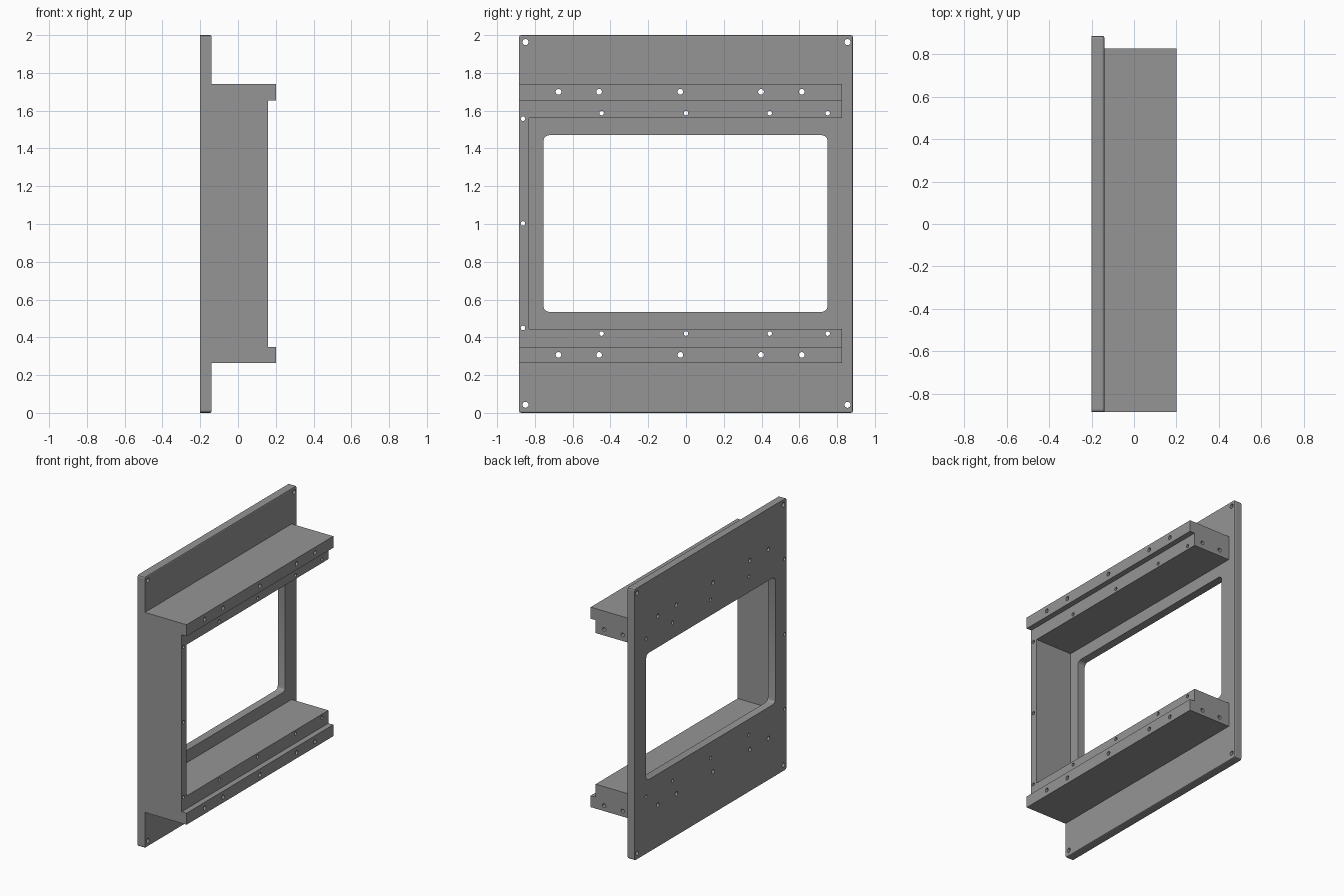
import bpy, bmesh, math
from mathutils import Matrix, Vector

if "Cube" in bpy.data.objects:
    bpy.data.objects.remove(bpy.data.objects["Cube"])

metal = bpy.data.materials.new("grey metal")
metal.diffuse_color = (0.3, 0.3, 0.3, 1)
metal.use_nodes = True
metal.node_tree.nodes["Principled BSDF"].inputs["Base Color"].default_value = metal.diffuse_color


def to_object(name, bm):
    bmesh.ops.recalc_face_normals(bm, faces=bm.faces)
    mesh = bpy.data.meshes.new(name)
    bm.to_mesh(mesh)
    bm.free()
    ob = bpy.data.objects.new(name, mesh)
    bpy.context.collection.objects.link(ob)
    mesh.materials.append(metal)
    return ob


def box_bm(x, y, z):
    bm = bmesh.new()
    bmesh.ops.create_cube(bm, size=1)
    for v in bm.verts:
        v.co = Vector([r[0] if c < 0 else r[1] for r, c in zip((x, y, z), v.co)])
    return bm


def along_x(e):
    d = e.verts[0].co - e.verts[1].co
    return abs(d.y) + abs(d.z) < 1e-6


def bevel(bm, edges, size, segments):
    bmesh.ops.bevel(bm, geom=edges, offset=size, segments=segments,
                    profile=0.5, affect='EDGES')


def extrude_y(name, profile, y0, y1):
    bm = bmesh.new()
    face = bm.faces.new([bm.verts.new((x, y0, z)) for x, z in profile])
    new = bmesh.ops.extrude_face_region(bm, geom=[face])["geom"]
    bmesh.ops.translate(bm, vec=(0, y1 - y0, 0),
                        verts=[v for v in new if isinstance(v, bmesh.types.BMVert)])
    return to_object(name, bm)


def drill(bm, centre, radius, length, axis):
    rot = Matrix.Rotation(math.pi / 2, 4, axis)
    bmesh.ops.create_cone(bm, cap_ends=True, segments=24, radius1=radius,
                          radius2=radius, depth=length,
                          matrix=Matrix.Translation(centre) @ rot)


def combine(target, other, operation):
    m = target.modifiers.new(operation, 'BOOLEAN')
    m.operation, m.solver, m.object = operation, 'EXACT', other
    bpy.context.view_layer.objects.active = target
    bpy.ops.object.modifier_apply(modifier=m.name)
    bpy.data.objects.remove(other)


# Back plate: rounded corners, softened outer rim except on the flush front edge
bm = box_bm((-0.2, -0.14), (-0.885, 0.885), (0, 2))
bevel(bm, [e for e in bm.edges if along_x(e)], 0.012, 2)
rim = [e for e in bm.edges if all(v.co.x > -0.141 for v in e.verts)
       and not all(v.co.y < -0.88 for v in e.verts)]
bevel(bm, rim, 0.008, 2)
frame = to_object("mounting_frame", bm)

# Lipped rails, mirrored top and bottom
rail = [(-0.17, 1.74), (0.2, 1.74), (0.2, 1.655), (0.16, 1.655), (0.16, 1.56), (-0.17, 1.56)]
for flip in (False, True):
    profile = [(x, 2.005 - z if flip else z) for x, z in rail]
    combine(frame, extrude_y("rail", profile, -0.885, 0.825), 'UNION')

# Side wall joining the rails
combine(frame, to_object("side_wall", box_bm((-0.17, 0.16), (-0.885, -0.83), (0.4, 1.6))), 'UNION')

# Window with rounded corners
bm = box_bm((-0.3, 0), (-0.755, 0.75), (0.535, 1.47))
bevel(bm, [e for e in bm.edges if along_x(e)], 0.03, 3)
combine(frame, to_object("window_cutter", bm), 'DIFFERENCE')

# Screw holes
bm = bmesh.new()
holes = [(y, z, 0.016) for y in (-0.85, 0.855) for z in (0.043, 1.963)]
holes += [(y, z, 0.015) for y in (-0.675, -0.46, -0.03, 0.397, 0.613) for z in (0.307, 1.7)]
holes += [(y, z, 0.012) for y in (-0.447, 0, 0.443, 0.75) for z in (0.42, 1.587)]
holes += [(-0.863, z, 0.012) for z in (0.45, 1.003, 1.557)]
for y, z, r in holes:
    drill(bm, (0, y, z), r, 0.6, 'Y')
for x in (-0.06, 0.09):
    for z in (0.305, 1.605):
        drill(bm, (x, 0.82, z), 0.014, 0.07, 'X')
combine(frame, to_object("hole_cutter", bm), 'DIFFERENCE')

# Smooth hole walls, crisp edges elsewhere
bpy.ops.object.select_all(action='DESELECT')
frame.select_set(True)
bpy.context.view_layer.objects.active = frame
bpy.ops.object.shade_smooth_by_angle(angle=math.radians(16))
